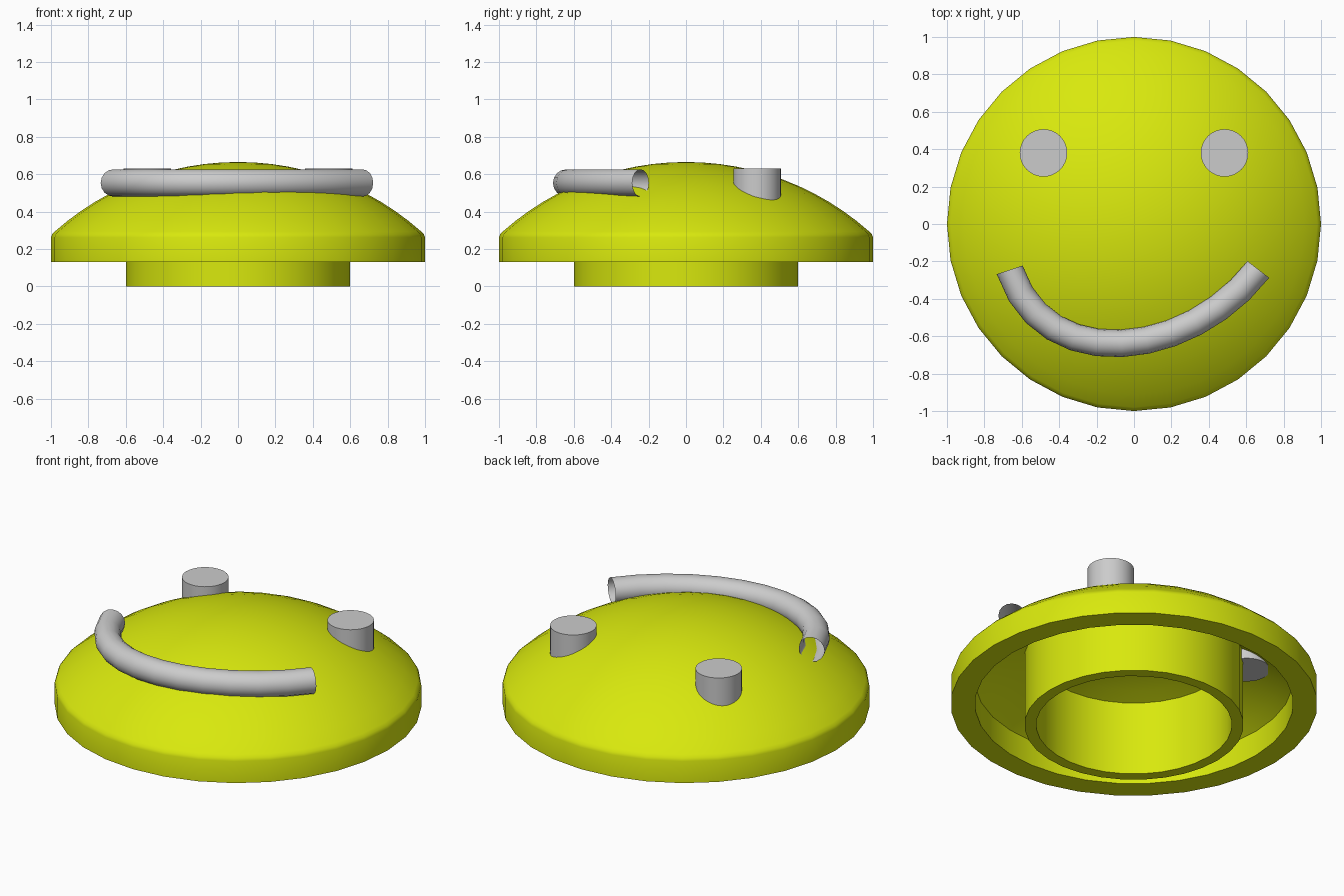
import bpy, bmesh, math
from mathutils import Vector

if "Cube" in bpy.data.objects:
    bpy.data.objects.remove(bpy.data.objects["Cube"])

OUTER = (1.477, -0.812)  # radius and centre height of the outer dome
INNER = (1.604, -1.067)  # same for the hollow underside


def arc(sphere, r0, r1, n):
    """Points (r, z) on a dome arc between two distances from the axis."""
    radius, center_z = sphere
    a0, a1 = math.asin(r0 / radius), math.asin(r1 / radius)
    angles = [a0 + (a1 - a0) * i / n for i in range(n + 1)]
    return [(radius * math.sin(a), center_z + radius * math.cos(a)) for a in angles]


def lathe(name, profile, steps):
    """Spin a profile around z into a solid."""
    bm = bmesh.new()
    verts = [bm.verts.new((0, r, z)) for r, z in profile]
    edges = [bm.edges.new(pair) for pair in zip(verts, verts[1:])]
    bmesh.ops.spin(bm, geom=verts + edges, cent=(0, 0, 0), axis=(0, 0, 1),
                   angle=2 * math.pi, steps=steps)
    bmesh.ops.remove_doubles(bm, verts=bm.verts, dist=1e-4)
    bmesh.ops.dissolve_degenerate(bm, edges=bm.edges, dist=1e-5)
    bmesh.ops.recalc_face_normals(bm, faces=bm.faces)
    mesh = bpy.data.meshes.new(name)
    bm.to_mesh(mesh)
    bm.free()
    obj = bpy.data.objects.new(name, mesh)
    bpy.context.collection.objects.link(obj)
    return obj


def smooth(obj, degrees=30):
    bpy.ops.object.select_all(action='DESELECT')
    obj.select_set(True)
    bpy.context.view_layer.objects.active = obj
    bpy.ops.object.shade_smooth_by_angle(angle=math.radians(degrees))


# Domed cap: outer shell, rim, hollow underside and collar in one profile
profile = arc(OUTER, 0, 0.98, 12)
profile += [(0.994, 0.278), (1.0, 0.262), (1.0, 0.131), (0.868, 0.131)]
profile += arc(INNER, 0.868, 0.598, 4)
profile += [(0.598, 0), (0.534, 0)]
profile += arc(INNER, 0.534, 0, 6)
cap = lathe("domed_cap", profile, 32)
yellow = bpy.data.materials.new("yellow")
yellow.diffuse_color = (0.69, 0.81, 0.004, 1)
yellow.use_nodes = True
yellow.node_tree.nodes["Principled BSDF"].inputs["Base Color"].default_value = yellow.diffuse_color
cap.data.materials.append(yellow)
smooth(cap)

# Eyes: upright pegs through the dome
for side, x in (("left", -0.484), ("right", 0.484)):
    bpy.ops.mesh.primitive_cylinder_add(vertices=32, radius=0.127, depth=0.272,
                                        location=(x, 0.38, 0.495))
    eye = bpy.context.object
    eye.name = side + "_eye"
    smooth(eye)

# Mouth: open-ended tube along a lopsided curve
curve = bpy.data.curves.new("mouth", 'CURVE')
curve.dimensions = '3D'
curve.resolution_u = 12
curve.bevel_depth = 0.073
curve.bevel_resolution = 6
spline = curve.splines.new('BEZIER')
spline.bezier_points.add(1)
ends = [((-0.665, -0.245), (0.316, -0.949), 1), ((0.665, -0.243), (-0.61, -0.79), -1)]
for point, (pos, direction, sign) in zip(spline.bezier_points, ends):
    co, handle = Vector((*pos, 0.553)), Vector((*direction, 0)) * 0.605
    point.handle_left_type = point.handle_right_type = 'FREE'
    point.co = co
    point.handle_right = co + handle * sign
    point.handle_left = co - handle * sign
mouth = bpy.data.objects.new("mouth", curve)
bpy.context.collection.objects.link(mouth)
bpy.ops.object.select_all(action='DESELECT')
mouth.select_set(True)
bpy.context.view_layer.objects.active = mouth
bpy.ops.object.convert(target='MESH')
smooth(bpy.context.object)
